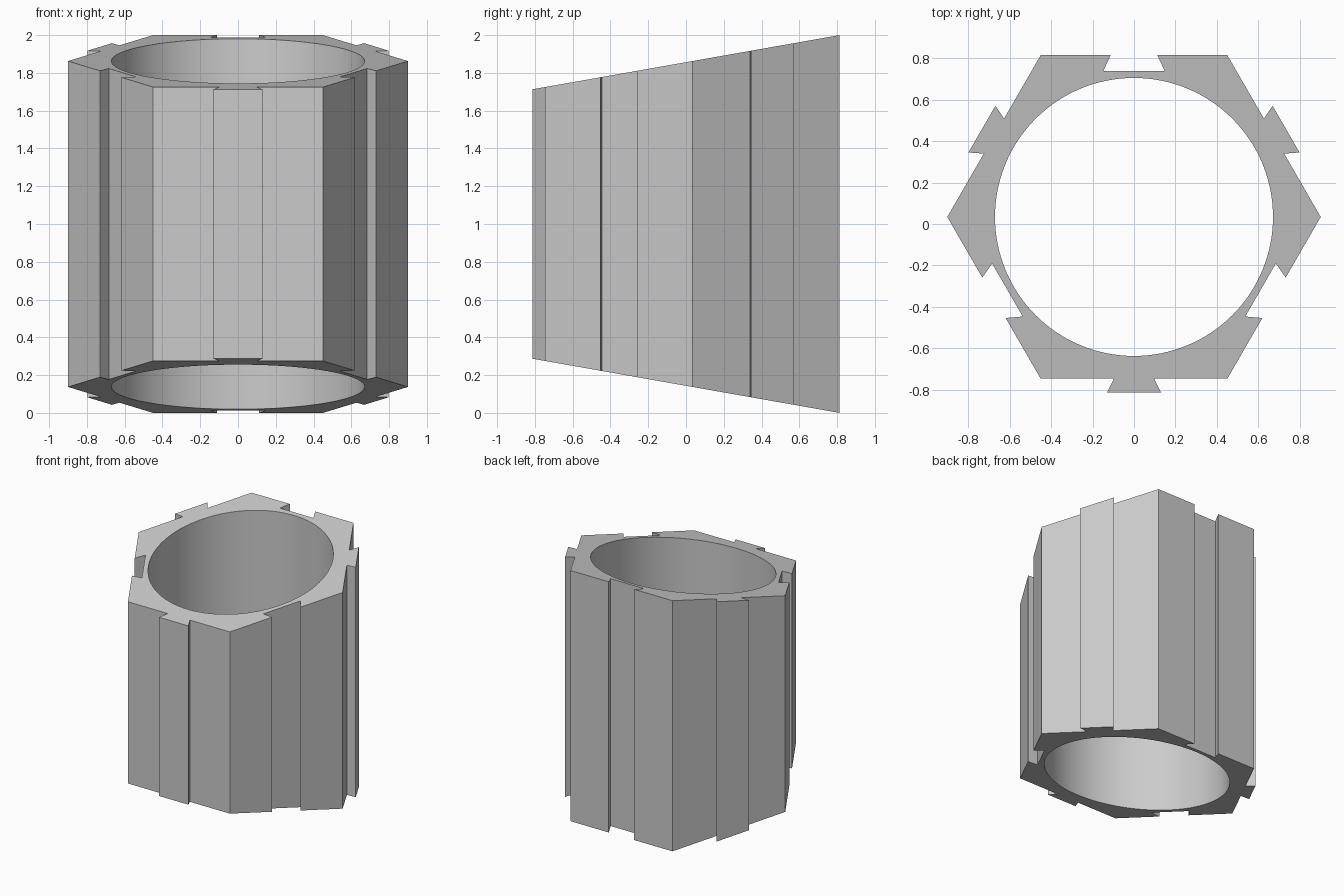
import bpy, bmesh, math
from mathutils import Vector

cube = bpy.data.objects.get("Cube")
if cube:
    bpy.data.objects.remove(cube, do_unlink=True)

CENTRE = Vector((0, 0.034))
RADIUS, BORE = 0.9, 0.67
APOTHEM = RADIUS * math.cos(math.pi / 6)
SLOPE = math.tan(math.radians(10))
BACK = 0.8135

grey = bpy.data.materials.new("plain grey")
grey.use_nodes = True
grey.diffuse_color = (0.6, 0.6, 0.6, 1)
grey.node_tree.nodes["Principled BSDF"].inputs["Base Color"].default_value = (0.6, 0.6, 0.6, 1)


def dovetail_outline():
    """Hexagon whose sides alternate between a dovetail tab and a dovetail slot."""
    points = []
    for side in range(6):
        a = math.radians(30 + 60 * side)
        normal = Vector((math.cos(a), math.sin(a)))
        along = Vector((-normal.y, normal.x))
        if side % 2 == 0:
            neck, wide, depth = 0.0975, 0.13, 0.067    # tab
        else:
            neck, wide, depth = 0.1125, 0.1475, -0.075  # slot
        for t, d in ((-RADIUS / 2, 0), (-neck, 0), (-wide, depth), (wide, depth), (neck, 0)):
            points.append(CENTRE + normal * (APOTHEM + d) + along * t)
    return points


# Hexagonal sleeve body with ends sloped towards the front
bm = bmesh.new()
outline = dovetail_outline()
low = [bm.verts.new((p.x, p.y, SLOPE * (BACK - p.y))) for p in outline]
high = [bm.verts.new((p.x, p.y, 2 - SLOPE * (BACK - p.y))) for p in outline]
bm.faces.new(list(reversed(low)))
bm.faces.new(high)
for i in range(len(low)):
    j = (i + 1) % len(low)
    bm.faces.new((low[i], low[j], high[j], high[i]))
bm.normal_update()
mesh = bpy.data.meshes.new("dovetail_sleeve")
bm.to_mesh(mesh)
bm.free()
mesh.materials.append(grey)
sleeve = bpy.data.objects.new("dovetail_sleeve", mesh)
bpy.context.collection.objects.link(sleeve)

# Round bore through the middle
bpy.ops.mesh.primitive_cylinder_add(vertices=128, radius=BORE, depth=3,
                                    location=(CENTRE.x, CENTRE.y, 1))
cutter = bpy.context.object
cutter.name = "bore_cutter"
cutter.hide_render = True
cutter.data.materials.append(grey)

bore = sleeve.modifiers.new("bore", 'BOOLEAN')
bore.operation = 'DIFFERENCE'
bore.solver = 'EXACT'
bore.object = cutter
bpy.ops.object.select_all(action='DESELECT')
sleeve.select_set(True)
bpy.context.view_layer.objects.active = sleeve
bpy.ops.object.modifier_apply(modifier="bore")
bpy.data.objects.remove(cutter, do_unlink=True)

# Smooth bore, crisp outer edges
bpy.ops.object.shade_smooth_by_angle(angle=math.radians(20))
